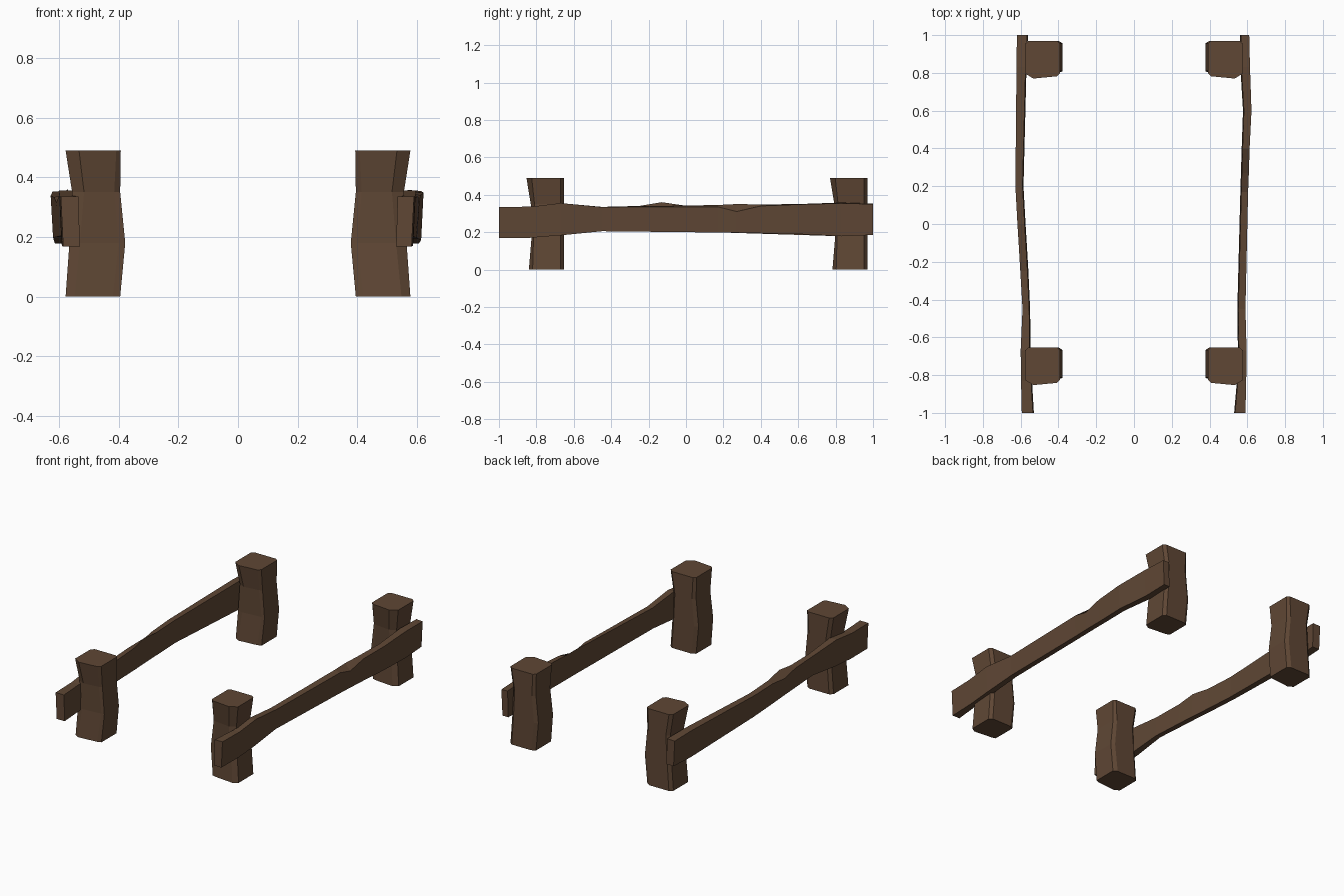
import bpy, bmesh

wood = bpy.data.materials.new("dark brown wood")
wood.diffuse_color = (0.115, 0.063, 0.035, 1)


def loft(name, rings):
    """Join a stack of equal-sized point rings into a closed faceted solid."""
    bm = bmesh.new()
    loops = [[bm.verts.new(p) for p in ring] for ring in rings]
    n = len(loops[0])
    for a, b in zip(loops, loops[1:]):
        for i in range(n):
            j = (i + 1) % n
            bm.faces.new((a[i], a[j], b[j], b[i]))
    bm.faces.new(loops[0])
    bm.faces.new(loops[-1])
    bmesh.ops.recalc_face_normals(bm, faces=bm.faces)
    mesh = bpy.data.meshes.new(name)
    bm.to_mesh(mesh)
    bm.free()
    mesh.materials.append(wood)
    ob = bpy.data.objects.new(name, mesh)
    bpy.context.collection.objects.link(ob)


# Hewn posts: z, inner x, outer x, inner chamfer, outer chamfer, front y, corner y
post_levels = [
    (0.00, 0.395, 0.578, 0.025, 0.030, -0.095, -0.075),
    (0.18, 0.378, 0.565, 0.022, 0.035, -0.080, -0.070),
    (0.35, 0.395, 0.556, 0.020, 0.040, -0.085, -0.065),
    (0.49, 0.393, 0.578, 0.015, 0.045, -0.108, -0.080),
]


def post(name, side, yc):
    rings = []
    for z, xi, xo, ci, co, yf, yk in post_levels:
        pts = [(xi, yk), (xi + ci, yf + 0.012), (xo - co, yf), (xo, yk),
               (xo, 0.075), (xo - 0.02, 0.092), (xi + ci, 0.092), (xi, 0.078)]
        rings.append([(side * x, yc + y, z) for x, y in pts])
    loft(name, rings)


for label, side in (("left", -1), ("right", 1)):
    post("front_post_" + label, side, -0.745)
    post("back_post_" + label, side, 0.878)

# Warped side rails: y, inner x, outer x, bottom z, inner top z, outer top z
right_rail = [
    (-1.00, 0.535, 0.590, 0.168, 0.335, 0.335),
    (-0.83, 0.550, 0.594, 0.170, 0.336, 0.336),
    (-0.67, 0.555, 0.596, 0.183, 0.355, 0.355),
    (-0.45, 0.552, 0.590, 0.205, 0.335, 0.334),
    (0.17, 0.568, 0.604, 0.198, 0.345, 0.335),
    (0.27, 0.571, 0.608, 0.197, 0.350, 0.310),
    (0.40, 0.575, 0.612, 0.194, 0.348, 0.340),
    (0.60, 0.582, 0.622, 0.190, 0.350, 0.348),
    (0.83, 0.568, 0.614, 0.178, 0.358, 0.354),
    (1.00, 0.566, 0.610, 0.185, 0.352, 0.350),
]
left_rail = [
    (-1.00, 0.535, 0.594, 0.168, 0.335, 0.335),
    (-0.83, 0.545, 0.598, 0.170, 0.336, 0.336),
    (-0.67, 0.552, 0.600, 0.183, 0.355, 0.355),
    (-0.45, 0.555, 0.590, 0.205, 0.335, 0.334),
    (-0.25, 0.564, 0.602, 0.203, 0.340, 0.334),
    (-0.13, 0.571, 0.609, 0.202, 0.360, 0.315),
    (0.00, 0.579, 0.617, 0.200, 0.341, 0.334),
    (0.20, 0.590, 0.628, 0.198, 0.340, 0.338),
    (0.83, 0.574, 0.622, 0.178, 0.355, 0.352),
    (1.00, 0.566, 0.620, 0.185, 0.350, 0.348),
]
for name, side, rail in (("left_rail", -1, left_rail), ("right_rail", 1, right_rail)):
    loft(name, [[(side * (xi - 0.005), y, zb), (side * (xo - 0.008), y, zb),
                 (side * xo, y, zo), (side * xi, y, zi)]
                for y, xi, xo, zb, zi, zo in rail])
